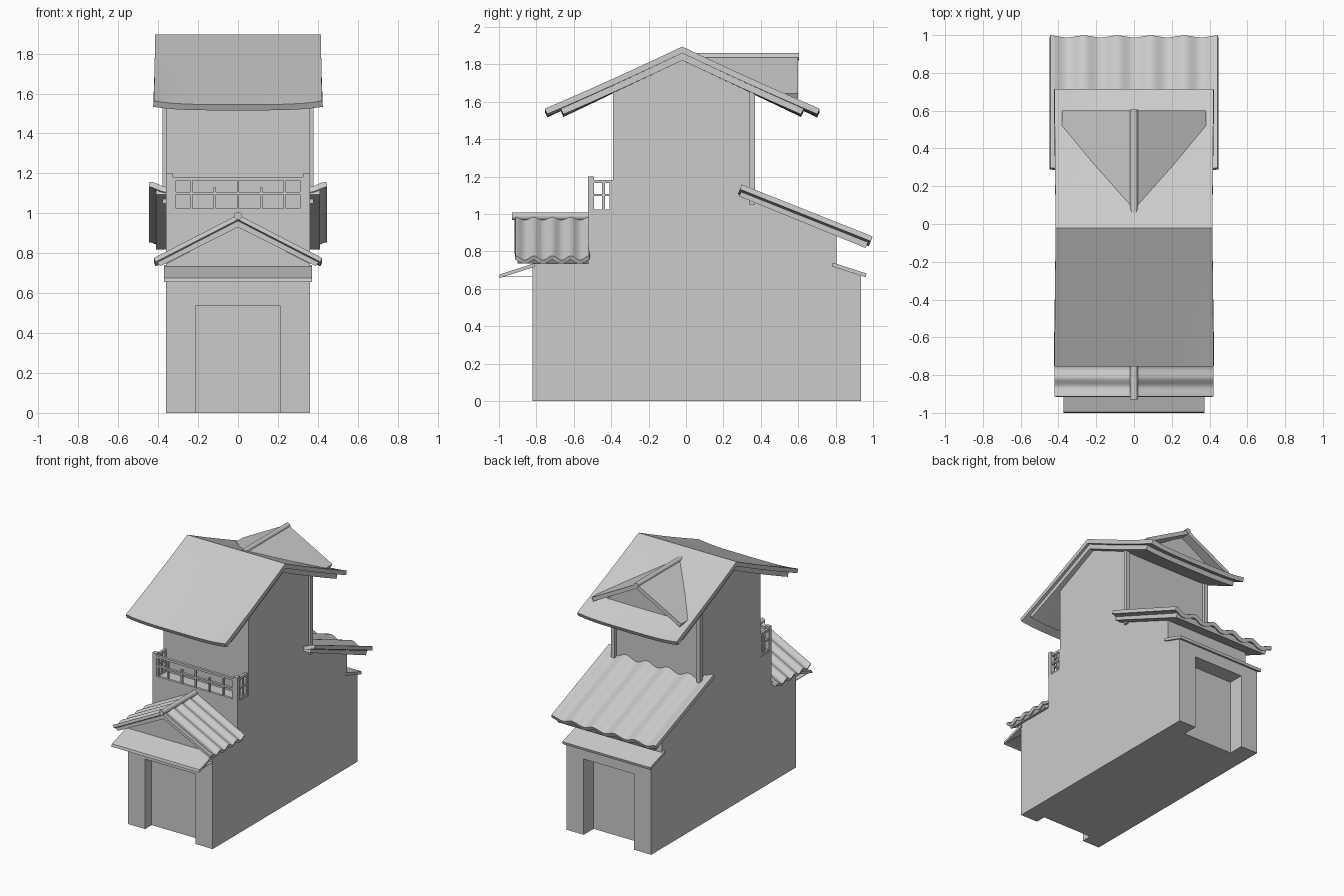
import bpy, bmesh, math

if "Cube" in bpy.data.objects:
    bpy.data.objects.remove(bpy.data.objects["Cube"])


def obj_from(name, verts, faces):
    me = bpy.data.meshes.new(name)
    me.from_pydata(verts, [], faces)
    bm = bmesh.new()
    bm.from_mesh(me)
    if name.startswith("solid_"):
        bmesh.ops.recalc_face_normals(bm, faces=bm.faces[:])
    bm.to_mesh(me)
    bm.free()
    ob = bpy.data.objects.new(name.replace("solid_", ""), me)
    bpy.context.collection.objects.link(ob)
    return ob


def prism(name, profile, axis, lo, hi):
    """Extrude a (y,z) profile along x or an (x,z) profile along y."""
    n = len(profile)
    put = (lambda p, t: (t, p[0], p[1])) if axis == "x" else (lambda p, t: (p[0], t, p[1]))
    verts = [put(p, t) for t in (lo, hi) for p in profile]
    faces = [list(range(n)), list(range(n, 2 * n))]
    faces += [(i, (i + 1) % n, n + (i + 1) % n, n + i) for i in range(n)]
    return obj_from("solid_" + name, verts, faces)


def box(name, x0, x1, y0, y1, z0, z1):
    return prism(name, [(y0, z0), (y1, z0), (y1, z1), (y0, z1)], "x", x0, x1)


def sheet(name, nu, nv, f, thick):
    """Surface f(u,v), u and v in -1..1, thickened downwards."""
    verts = [f(-1 + 2 * i / nu, -1 + 2 * j / nv) for i in range(nu + 1) for j in range(nv + 1)]
    k = nv + 1
    faces = [(i * k + j, (i + 1) * k + j, (i + 1) * k + j + 1, i * k + j + 1)
             for i in range(nu) for j in range(nv)]
    ob = obj_from(name, verts, faces)
    m = ob.modifiers.new("thickness", "SOLIDIFY")
    m.thickness, m.offset, m.use_even_offset = thick, -1, True
    bpy.ops.object.select_all(action="DESELECT")
    ob.select_set(True)
    bpy.context.view_layer.objects.active = ob
    bpy.ops.object.modifier_apply(modifier=m.name)
    bpy.ops.object.shade_smooth_by_angle(angle=math.radians(32))
    return ob


def ridge_tube(name, y0, y1, z, r=0.02):
    pts = [(r * math.cos(a * math.pi / 6), z + r * math.sin(a * math.pi / 6)) for a in range(12)]
    return prism(name, pts, "y", y0, y1)


# House body: stepped side profile
body = prism("house_body", [(-0.82, 0), (0.935, 0), (0.935, 0.68), (0.805, 0.73), (0.805, 0.90),
             (0.345, 1.09), (0.345, 1.65), (-0.02, 1.83), (-0.39, 1.65), (-0.39, 1.01),
             (-0.52, 1.01), (-0.52, 0.735), (-0.82, 0.735)], "x", -0.36, 0.36)

# Door recesses, front and back
for y0, y1, h in ((-1, -0.74, 0.535), (0.815, 1.1, 0.58)):
    cut = box("door_cutter", -0.213, 0.213, y0, y1, -0.1, h)
    cut.hide_render = True
    m = body.modifiers.new("door", "BOOLEAN")
    m.operation, m.object, m.solver = "DIFFERENCE", cut, "EXACT"
    bpy.context.view_layer.objects.active = body
    bpy.ops.object.modifier_apply(modifier=m.name)
    bpy.data.objects.remove(cut)

# Corner posts at the upper back wall
for s in (-1, 1):
    box("back_post", s * 0.362 - 0.016, s * 0.362 + 0.016, 0.338, 0.37, 1.05, 1.66)


# Main roof: gently upturned eave corners over a shorter lower layer
def main_roof(width, run, top):
    def f(u, v):
        t = abs(v) * run / 0.735
        return (width * u * (1 + 0.015 * t), -0.02 + run * v,
                top - 0.35 * t + 0.018 * u ** 4 * t ** 2)
    return f


sheet("main_roof", 16, 16, main_roof(0.415, 0.735, 1.895), 0.032)
sheet("main_roof_underlay", 16, 16, main_roof(0.395, 0.65, 1.86), 0.035)


# Back dormer with ridge and recessed gable
def dormer(u, v):
    a = abs(u)
    start = 0.06 + 0.46 * a
    return (0.38 * u, start + (0.60 - start) * (v + 1) / 2, 1.848 - 0.203 * a)


sheet("dormer_roof", 16, 4, dormer, 0.03)
prism("dormer_gable", [(-0.31, 1.63), (0.31, 1.63), (0, 1.82)], "y", 0.50, 0.53)
ridge_tube("dormer_ridge", 0.06, 0.605, 1.84)


# Back lean-to roof, corrugated tiles on a slab
def back_tiles(u, v):
    t = (v + 1) / 2
    w = 0.014 * math.cos(5 * math.pi * (u + 1))
    return (0.443 * u, 0.293 + 0.70 * t + 0.36 * w, 1.145 - 0.278 * t + 0.93 * w)


sheet("back_tile_roof", 60, 1, back_tiles, 0.028)
prism("back_roof_slab", [(0.30, 1.125), (0.975, 0.852), (0.96, 0.818), (0.283, 1.095)],
      "x", -0.412, 0.412)


# Front gable roof, corrugated tiles on a slab
def front_tiles(u, v):
    w = 0.011 * math.cos(4 * math.pi * (v + 1))
    return (0.422 * u, -0.715 + 0.197 * v, 0.982 - 0.217 * abs(u) + w)


sheet("front_tile_roof", 2, 48, front_tiles, 0.022)
prism("front_roof_slab", [(0, 0.962), (0.405, 0.755), (0.39, 0.735), (0, 0.93),
      (-0.39, 0.735), (-0.405, 0.755)], "y", -0.90, -0.52)
prism("front_gable", [(-0.36, 0.73), (0.36, 0.73), (0.36, 0.747), (0, 0.935), (-0.36, 0.747)],
      "y", -0.82, -0.515)
ridge_tube("front_ridge", -0.93, -0.52, 0.987)

# Door canopies
prism("front_canopy", [(-0.81, 0.737), (-0.995, 0.677), (-1.0, 0.657), (-0.81, 0.717)],
      "x", -0.372, 0.372)
box("front_canopy_soffit", -0.36, 0.36, -0.985, -0.82, 0.663, 0.666)
prism("back_canopy", [(0.785, 0.74), (0.965, 0.682), (0.96, 0.662), (0.78, 0.72)],
      "x", -0.372, 0.372)

# Balcony railing: posts, rails and balusters
RAILS = ((1.165, 1.182), (1.095, 1.108), (1.01, 1.025))
for s in (-1, 1):
    x = s * 0.343
    box("balcony_post", x - 0.017, x + 0.017, -0.523, -0.492, 1.0, 1.2)
    box("side_wall_post", x - 0.012, x + 0.012, -0.41, -0.388, 1.0, 1.18)
    box("side_baluster", x - 0.007, x + 0.007, -0.448, -0.434, 1.0, 1.17)
    for z0, z1 in RAILS:
        box("side_rail", x - 0.01, x + 0.01, -0.50, -0.388, z0, z1)
for z0, z1 in RAILS:
    box("front_rail", -0.34, 0.34, -0.52, -0.50, z0, z1)
for i in range(-2, 3):
    x = i * 0.117
    box("front_baluster", x - 0.006, x + 0.006, -0.518, -0.502, 1.01,
        1.13 if abs(i) == 1 else 1.17)
for s in (-1, 1):
    box("end_baluster", s * 0.318 - 0.007, s * 0.318 + 0.007, -0.518, -0.502, 1.01, 1.17)
